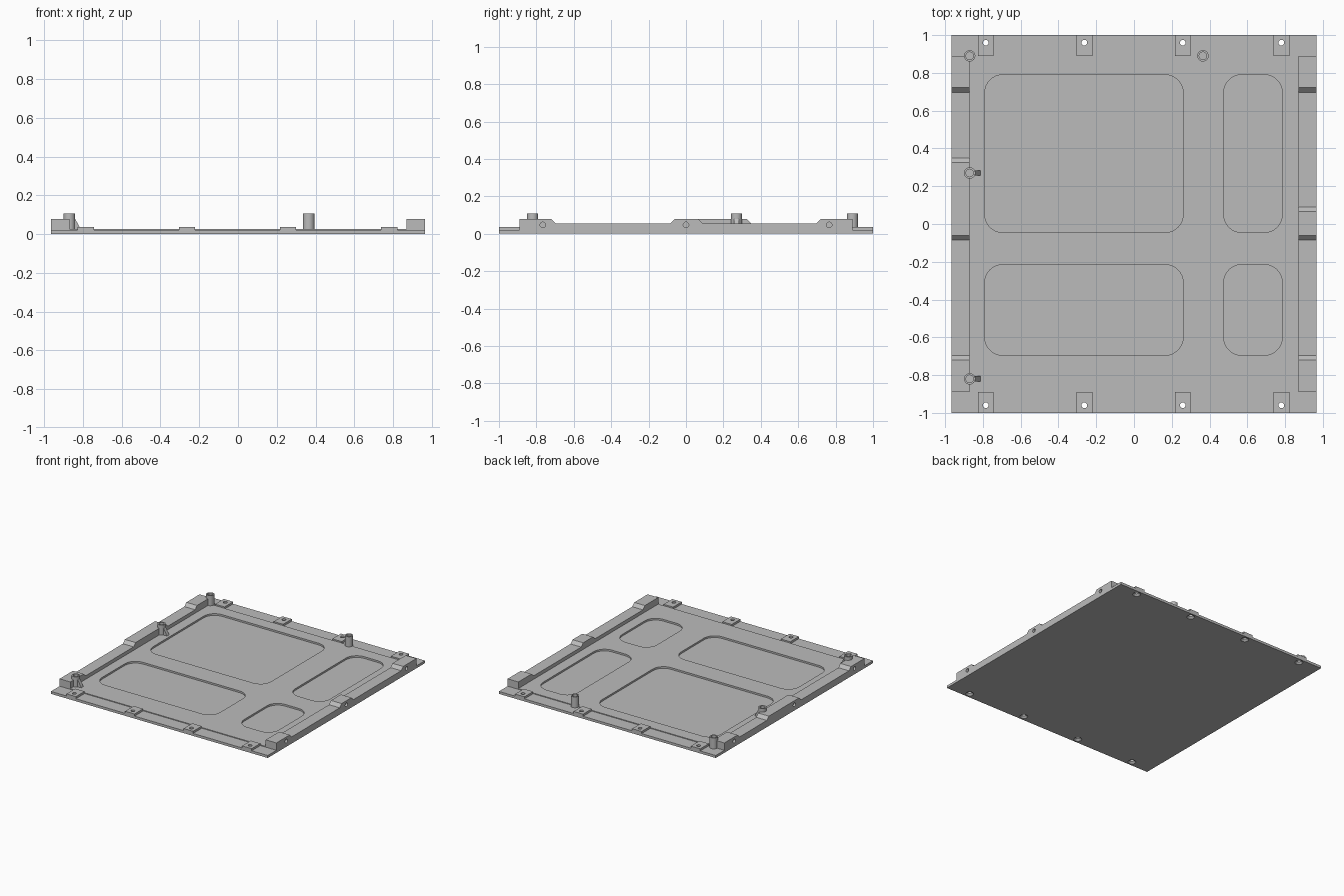
import bpy, bmesh, math
from mathutils import Vector

if "Cube" in bpy.data.objects:
    bpy.data.objects.remove(bpy.data.objects["Cube"])

grey = bpy.data.materials.new("light grey")
grey.diffuse_color = (0.5, 0.5, 0.5, 1)
grey.use_nodes = True
grey.node_tree.nodes["Principled BSDF"].inputs["Base Color"].default_value = grey.diffuse_color


def finish(name, bm, smooth=False):
    bmesh.ops.recalc_face_normals(bm, faces=bm.faces)
    me = bpy.data.meshes.new(name)
    bm.to_mesh(me)
    bm.free()
    me.materials.append(grey)
    ob = bpy.data.objects.new(name, me)
    bpy.context.collection.objects.link(ob)
    if smooth:
        shade(ob)
    return ob


def shade(ob):
    bpy.ops.object.select_all(action='DESELECT')
    ob.select_set(True)
    bpy.context.view_layer.objects.active = ob
    bpy.ops.object.shade_smooth_by_angle(angle=math.radians(30))


def prism(name, outline, axis, a, b):
    """Extrude a 2D outline along an axis from a to b."""
    bm = bmesh.new()
    put = {'x': lambda u, v: (a, u, v), 'y': lambda u, v: (u, a, v),
           'z': lambda u, v: (u, v, a)}[axis]
    face = bm.faces.new([bm.verts.new(put(u, v)) for u, v in outline])
    moved = bmesh.ops.extrude_face_region(bm, geom=[face])['geom']
    step = Vector([(b - a) if c == axis else 0 for c in 'xyz'])
    bmesh.ops.translate(bm, vec=step, verts=[g for g in moved if isinstance(g, bmesh.types.BMVert)])
    return finish(name, bm)


def rect(x0, x1, y0, y1):
    return [(x0, y0), (x1, y0), (x1, y1), (x0, y1)]


def circle(u, v, r, n=24):
    return [(u + r * math.cos(2 * math.pi * i / n), v + r * math.sin(2 * math.pi * i / n))
            for i in range(n)]


def rounded(x0, x1, y0, y1, r, n=8):
    pts = []
    for q, (cx, cy) in enumerate(rect(x0 + r, x1 - r, y0 + r, y1 - r)):
        for i in range(n + 1):
            t = math.pi * (q + 2 + i / n) / 2
            pts.append((cx + r * math.cos(t), cy + r * math.sin(t)))
    return pts


def lathe(name, profile, x, y, n=32):
    """Spin an (r, z) profile that starts and ends on the axis."""
    bm = bmesh.new()
    rings = [[bm.verts.new((x + r * math.cos(2 * math.pi * i / n),
                            y + r * math.sin(2 * math.pi * i / n), z)) for i in range(n)]
             for r, z in profile]
    for lo, hi in zip(rings, rings[1:]):
        for i in range(n):
            bm.faces.new((lo[i], lo[(i + 1) % n], hi[(i + 1) % n], hi[i]))
    bm.faces.new(rings[0])
    bm.faces.new(rings[-1])
    return finish(name, bm)


def cut(ob, cutters):
    """Subtract the cutters and bake the result."""
    for c in cutters:
        mod = ob.modifiers.new("cut", 'BOOLEAN')
        mod.operation, mod.solver, mod.object = 'DIFFERENCE', 'EXACT', c
    deps = bpy.context.evaluated_depsgraph_get()
    me = bpy.data.meshes.new_from_object(ob.evaluated_get(deps))
    ob.modifiers.clear()
    ob.data = me
    for c in cutters:
        bpy.data.objects.remove(c, do_unlink=True)
    shade(ob)


W, RAIL, END = 0.965, 0.87, 0.89
FLANGE, FLOOR, PAD, LOW, HIGH, POST = 0.02, 0.026, 0.037, 0.054, 0.079, 0.107
SCREW_X = (-0.785, -0.263, 0.258, 0.78)
POSTS = [(-0.87, 0.89), (0.365, 0.89), (-0.87, 0.27), (-0.87, -0.82)]

# base panel with thinner end flanges
base = prism("base_panel", [(-1, 0), (1, 0), (1, FLANGE), (END, FLANGE), (END, FLOOR),
                            (-END, FLOOR), (-END, FLANGE), (-1, FLANGE)], 'x', -W, W)

# four shallow pockets and the countersunk screw holes
cutters = [prism("pocket_cutter", rounded(x0, x1, y0, y1, 0.095), 'z', 0.012, 0.1)
           for x0, x1 in ((-0.79, 0.26), (0.475, 0.785))
           for y0, y1 in ((-0.045, 0.79), (-0.695, -0.215))]
cutters += [lathe("screw_cutter", [(0.031, -0.001), (0.015, 0.014), (0.015, 0.1)], x, y)
            for x in SCREW_X for y in (-0.96, 0.96)]
cut(base, cutters)

# screw pads on both flanges
for x in SCREW_X:
    for y0, y1, hy in ((-1, -END, -0.96), (END, 1, 0.96)):
        pad = prism("screw_pad", rect(x - 0.042, x + 0.042, y0, y1), 'z', FLANGE, PAD)
        cut(pad, [prism("hole_cutter", circle(x, hy, 0.015, 32), 'z', 0, 0.1)])

# side rails with raised blocks, blind side holes and clearance for posts
for side, name, mid in ((-1, "left_rail", 0.325), (1, "right_rail", 0.065)):
    profile = [(-END, FLOOR), (END, FLOOR), (END, HIGH), (0.722, HIGH), (0.697, LOW),
               (mid + 0.025, LOW), (mid, HIGH), (-0.06, HIGH), (-0.085, LOW),
               (-0.695, LOW), (-0.72, HIGH), (-END, HIGH)]
    rail = prism(name, profile, 'x', side * RAIL, side * W)
    holes = [prism("side_hole_cutter", circle(y, 0.047, 0.015), 'x', side * 0.92, side * 1.1)
             for y in (-0.765, 0, 0.765)]
    if side < 0:
        holes += [lathe("post_cutter", [(0.026, 0.0), (0.026, 0.2)], x, y)
                  for x, y in POSTS if x < 0]
    cut(rail, holes)

# hollow posts, two of them braced by a gusset
for x, y in POSTS:
    post = lathe("post", [(0.03, 0.019), (0.03, POST), (0.02, POST), (0.02, 0.04)], x, y)
    shade(post)
    if y < 0.5:
        prism("post_gusset", [(x + 0.025, FLOOR), (x + 0.058, FLOOR), (x + 0.054, 0.035),
                              (x + 0.029, HIGH), (x + 0.025, HIGH)], 'y', y - 0.014, y + 0.014)
